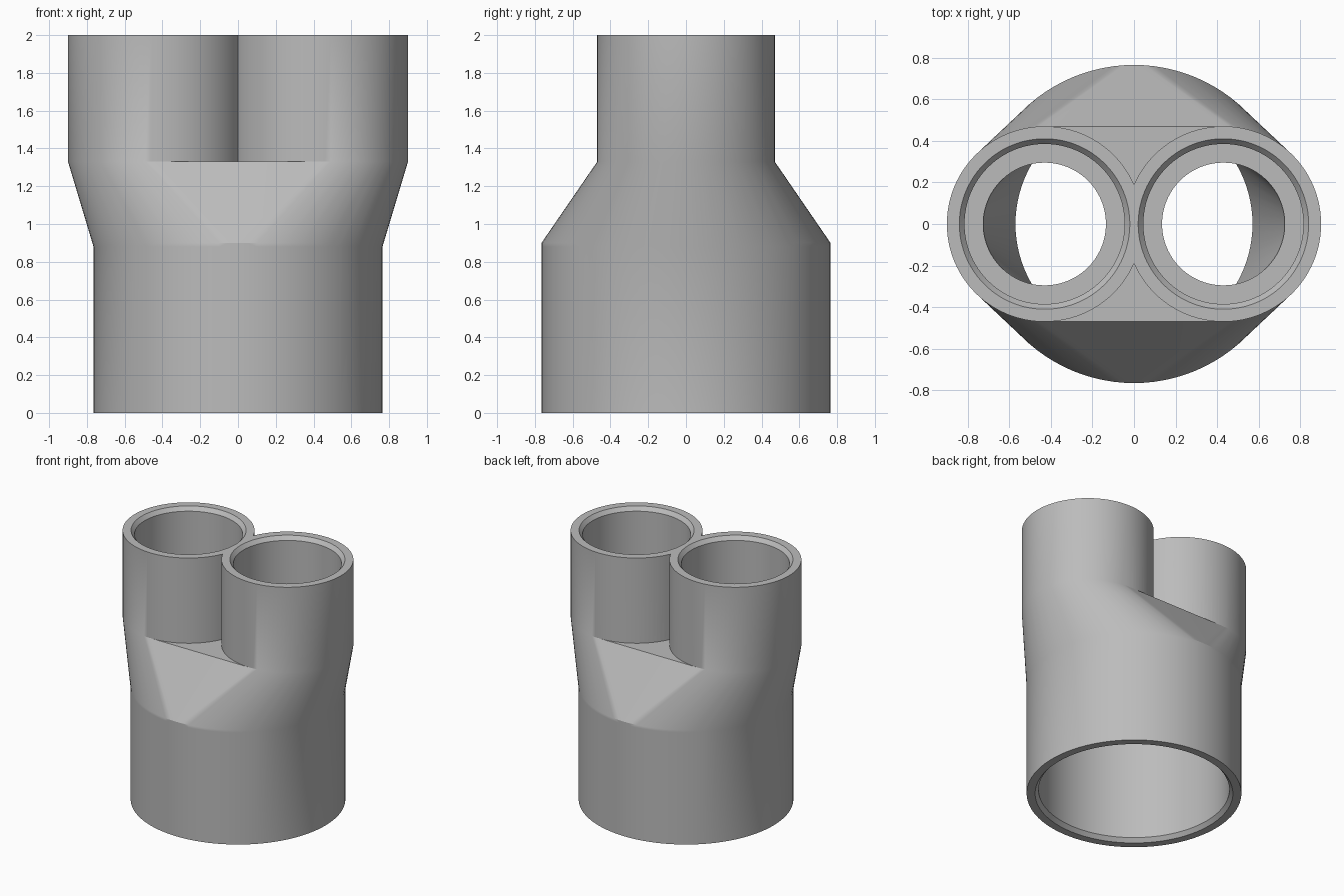
import bpy, bmesh, math

SEG = 96
BRANCH_X = 0.43      # offset of each branch from the centre
BASE_R, BRANCH_R = 0.765, 0.47
SHOULDER, NECK, TOP = 0.9, 1.33, 2.0

cube = bpy.data.objects.get("Cube")
if cube:
    bpy.data.objects.remove(cube, do_unlink=True)


def add_object(name, bm):
    bmesh.ops.recalc_face_normals(bm, faces=bm.faces[:])
    mesh = bpy.data.meshes.new(name)
    bm.to_mesh(mesh)
    bm.free()
    obj = bpy.data.objects.new(name, mesh)
    bpy.context.collection.objects.link(obj)
    return obj


def ring(bm, radius, z, x=0):
    step = math.tau / SEG
    return [bm.verts.new((x + radius * math.cos(i * step), radius * math.sin(i * step), z))
            for i in range(SEG)]


def turned(name, profile, x=0):
    """Closed solid of revolution from (radius, height) points."""
    bm = bmesh.new()
    rings = [ring(bm, r, z, x) for r, z in profile]
    for low, high in zip(rings, rings[1:]):
        for i in range(SEG):
            j = (i + 1) % SEG
            bm.faces.new((low[i], low[j], high[j], high[i]))
    bm.faces.new(rings[0])
    bm.faces.new(rings[-1])
    return add_object(name, bm)


def hull(circles):
    """Convex skin around (radius, height, x) circles."""
    bm = bmesh.new()
    for circle in circles:
        ring(bm, *circle)
    bmesh.ops.convex_hull(bm, input=bm.verts[:])
    loose = [v for v in bm.verts if not v.link_faces]
    bmesh.ops.delete(bm, geom=loose, context='VERTS')
    return bm


# Body: round base blending into a shoulder that spans both branches
start = SHOULDER - 0.02
bm = hull([(BASE_R, start, 0), (BASE_R, SHOULDER, 0),
           (BRANCH_R, NECK, -BRANCH_X), (BRANCH_R, NECK, BRANCH_X)])
cap = [f for f in bm.faces if all(v.co.z < start + 0.005 for v in f.verts)]
bmesh.ops.delete(bm, geom=cap, context='FACES')
rim = [e for e in bm.edges if e.is_boundary]
new = bmesh.ops.extrude_edge_only(bm, edges=rim)["geom"]
for v in new:
    if isinstance(v, bmesh.types.BMVert):
        v.co.z = 0
bmesh.ops.edgeloop_fill(bm, edges=[e for e in bm.edges if e.is_boundary])
body = add_object("pipe_junction", bm)

# Branch pipes joined to the body
steps = []
for side, x in (("right", -BRANCH_X), ("left", BRANCH_X)):
    pipe = turned(side + "_branch", [(0.35, 1.2), (BRANCH_R, NECK), (BRANCH_R, TOP)], x)
    steps.append((pipe, 'UNION'))

# Base socket with chamfered mouth, stop ledge and throat
socket = turned("base_socket", [(0.735, -0.03), (0.705, 0), (0.68, 0.03), (0.68, 0.87),
                                (0.57, 0.87), (0.57, SHOULDER), (0.2, 1.0)])
steps.append((socket, 'DIFFERENCE'))

# Tapered passages and chamfered branch sockets
for side, x in (("right", -BRANCH_X), ("left", BRANCH_X)):
    passage = add_object(side + "_passage", hull([(0.4, 0.7, 0), (0.57, SHOULDER, 0),
                                                  (0.295, NECK, x)]))
    mouth = turned(side + "_socket", [(0.2, 1.25), (0.295, NECK), (0.295, 1.34), (0.385, 1.34),
                                      (0.385, 1.97), (0.41, TOP), (0.435, 2.03)], x)
    steps += [(passage, 'DIFFERENCE'), (mouth, 'DIFFERENCE')]

for tool, operation in steps:
    tool.hide_render = True
    mod = body.modifiers.new(tool.name, 'BOOLEAN')
    mod.operation, mod.solver, mod.object = operation, 'EXACT', tool

# Bake the booleans and drop the helpers
bpy.context.view_layer.update()
baked = bpy.data.meshes.new_from_object(body.evaluated_get(bpy.context.evaluated_depsgraph_get()))
body.modifiers.clear()
body.data = baked
for tool, operation in steps:
    bpy.data.objects.remove(tool, do_unlink=True)

# Single grey plastic
grey = bpy.data.materials.new("light_grey")
grey.use_nodes = True
colour = (0.5, 0.5, 0.5, 1)
grey.diffuse_color = colour
grey.node_tree.nodes["Principled BSDF"].inputs["Base Color"].default_value = colour
body.data.materials.clear()
body.data.materials.append(grey)

bpy.ops.object.select_all(action='DESELECT')
body.select_set(True)
bpy.context.view_layer.objects.active = body
bpy.ops.object.shade_smooth_by_angle(angle=math.radians(30))
